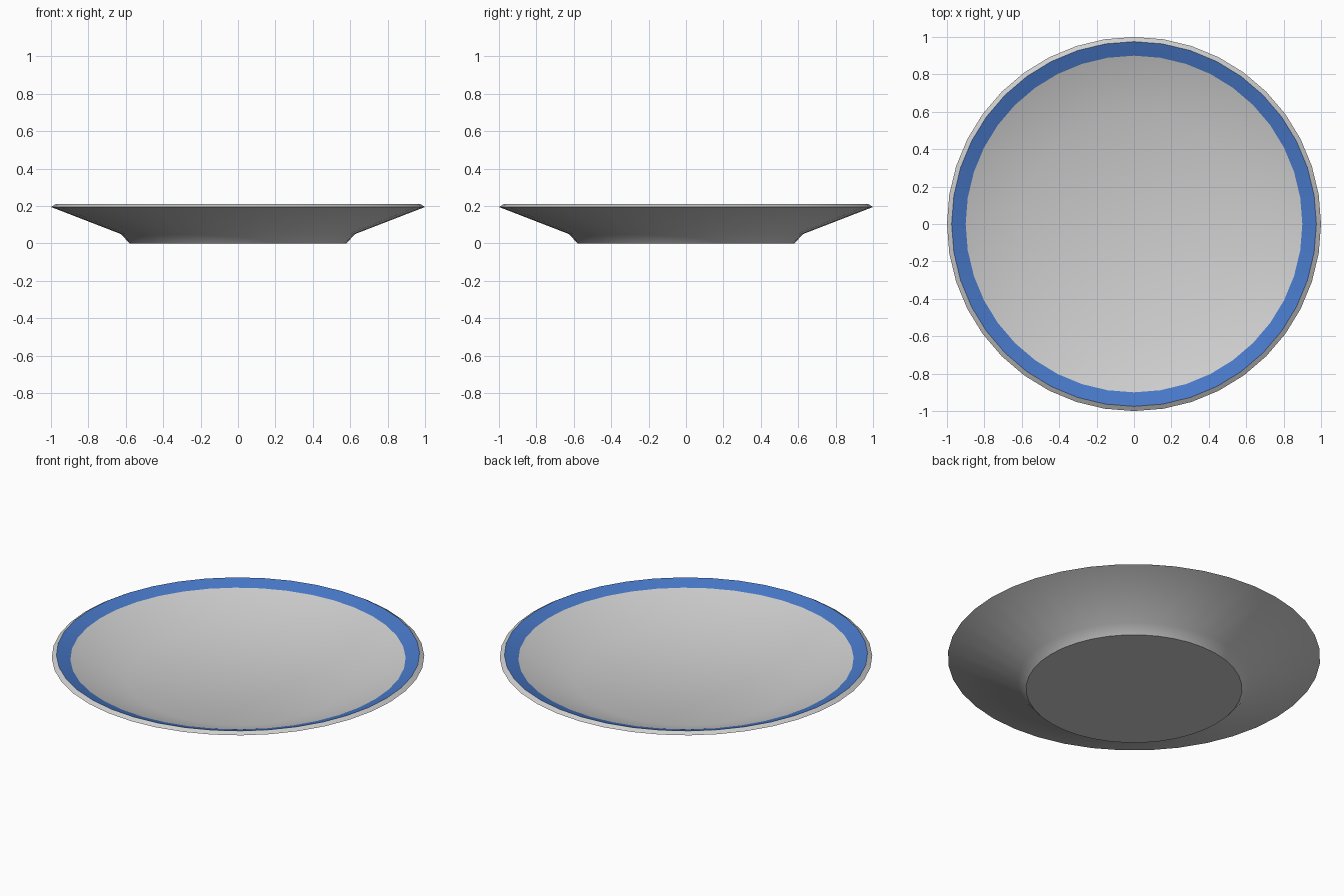
import bpy, bmesh, math

cube = bpy.data.objects.get("Cube")
if cube:
    bpy.data.objects.remove(cube, do_unlink=True)

SEGMENTS = 40


def make_material(name, colour):
    mat = bpy.data.materials.new(name)
    mat.use_nodes = True
    mat.diffuse_color = colour
    mat.node_tree.nodes["Principled BSDF"].inputs["Base Color"].default_value = colour
    return mat


china = make_material("off_white_china", (0.62, 0.62, 0.62, 1))
blue = make_material("blue_glaze", (0.065, 0.19, 0.58, 1))

# Half section, from the underside centre, round the rim, to the inside centre
profile = [
    (0.0, 0.0), (0.58, 0.0), (0.625, 0.05),      # base and foot
    (1.0, 0.195), (0.975, 0.21),                 # outer wall and bevelled rim
    (0.90, 0.184), (0.60, 0.07), (0.0, 0.07),    # blue band, inner wall, floor
]
BLUE_STEP = 4    # profile step painted blue
CREASES = (1, 3, 4)

# Spin the section into a closed plate
bm = bmesh.new()
rings = []
for r, z in profile:
    if r == 0:
        rings.append([bm.verts.new((0, 0, z))] * SEGMENTS)
    else:
        rings.append([bm.verts.new((r * math.cos(a), r * math.sin(a), z))
                      for a in (math.tau * i / SEGMENTS for i in range(SEGMENTS))])

for step in range(len(rings) - 1):
    low, high = rings[step], rings[step + 1]
    for i in range(SEGMENTS):
        j = (i + 1) % SEGMENTS
        corners = list(dict.fromkeys((low[i], low[j], high[j], high[i])))
        face = bm.faces.new(corners)
        face.smooth = True
        face.material_index = 1 if step == BLUE_STEP else 0
bmesh.ops.recalc_face_normals(bm, faces=bm.faces[:])

# Keep the base edge and both rim edges sharp
for c in CREASES:
    for i in range(SEGMENTS):
        bm.edges.get((rings[c][i], rings[c][(i + 1) % SEGMENTS])).smooth = False

mesh = bpy.data.meshes.new("plate")
bm.to_mesh(mesh)
bm.free()
mesh.materials.append(china)
mesh.materials.append(blue)
plate = bpy.data.objects.new("plate", mesh)
bpy.context.collection.objects.link(plate)
